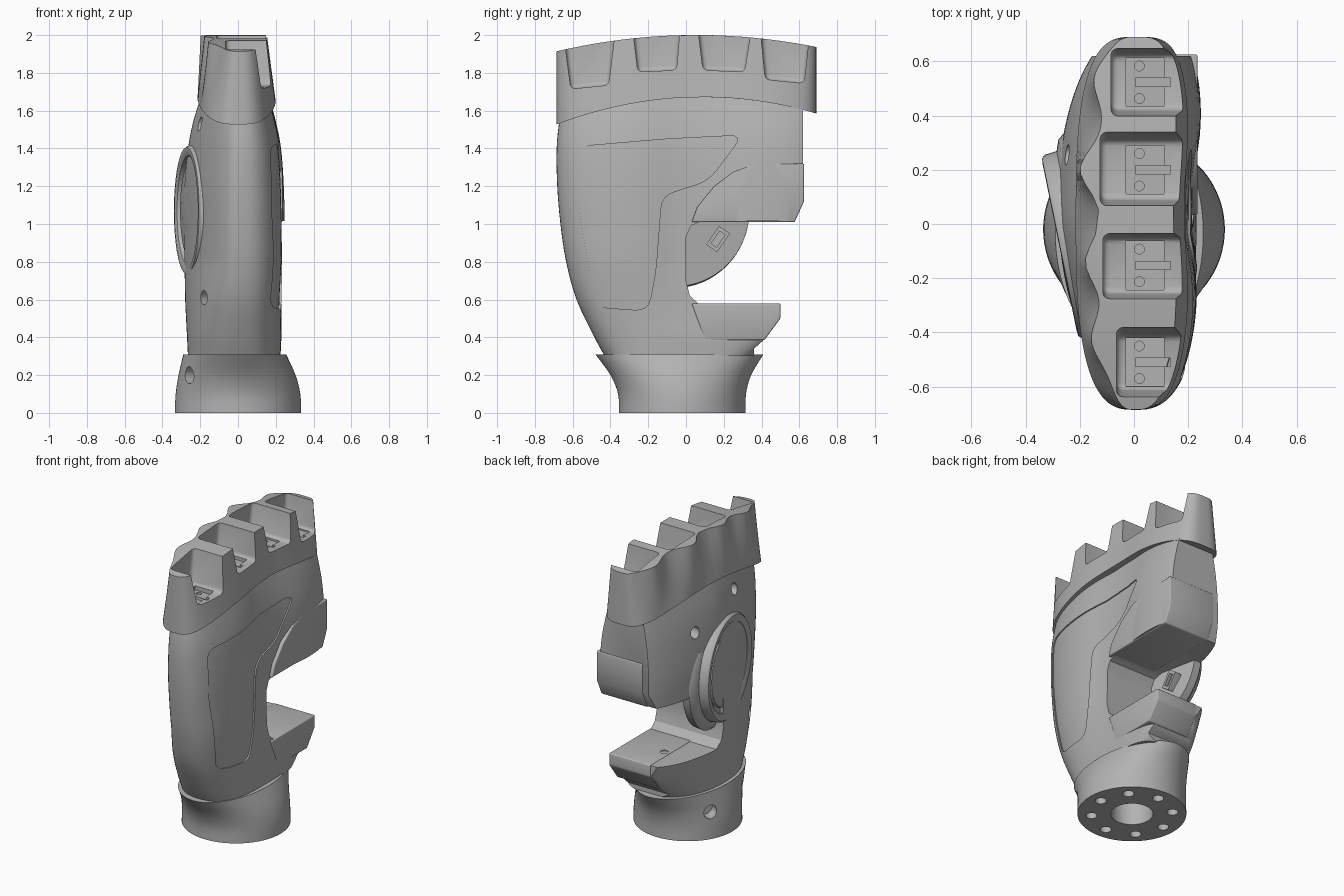
import bpy, bmesh, math
from mathutils import Vector, Matrix

if "Cube" in bpy.data.objects:
    bpy.data.objects.remove(bpy.data.objects["Cube"], do_unlink=True)

COLOUR = (0.45, 0.45, 0.45, 1)
grey = bpy.data.materials.new("plain_grey")
grey.use_nodes = True
grey.diffuse_color = COLOUR
grey.node_tree.nodes["Principled BSDF"].inputs["Base Color"].default_value = COLOUR


def finish(name, bm):
    bmesh.ops.recalc_face_normals(bm, faces=bm.faces)
    me = bpy.data.meshes.new(name)
    bm.to_mesh(me)
    bm.free()
    me.materials.append(grey)
    ob = bpy.data.objects.new(name, me)
    bpy.context.collection.objects.link(ob)
    return ob


def loft(name, rings):
    """Skin rings whose points k and n-1-k face each other across x."""
    bm = bmesh.new()
    rows = [[bm.verts.new(p) for p in ring] for ring in rings]
    n = len(rows[0])
    for a, b in zip(rows, rows[1:]):
        for k in range(n):
            j = (k + 1) % n
            bm.faces.new((a[k], a[j], b[j], b[k]))
    for row in (rows[0], rows[-1]):
        for k in range(n // 2 - 1):
            bm.faces.new((row[k], row[k + 1], row[n - 2 - k], row[n - 1 - k]))
    return finish(name, bm)


def section(y0, y1, x0, x1, front, back, count=96):
    """Rounded outline; front and back give squareness for the +x and -x sides."""
    pts = []
    for k in range(count):
        a = (k + 0.5) * math.tau / count
        c, s = math.cos(a), math.sin(a)
        e = 2 / (back if c > 0 else front)[0 if s > 0 else 1]
        y = (y0 + y1) / 2 + (y1 - y0) / 2 * math.copysign(abs(c) ** e, c)
        pts.append(((x1 if s > 0 else x0) * abs(s) ** e, y))
    return pts


def bump(y, centre, width):
    return math.exp(-((y - centre) / width) ** 2)


def smooth_rows(rows, steps=4):
    """Catmull-Rom interpolation between table rows."""
    out = []
    for i in range(len(rows) - 1):
        p = [rows[min(max(i + d, 0), len(rows) - 1)] for d in (-1, 0, 1, 2)]
        for k in range(steps):
            t = k / steps
            out.append([b + 0.5 * t * (c - a + t * (2 * a - 5 * b + 4 * c - d
                        + t * (3 * (b - c) + d - a))) for a, b, c, d in zip(*p)])
    return out + [rows[-1]]


def prism(name, pts, x0, x1):
    """Outline in y and z, extruded along x."""
    bm = bmesh.new()
    face = bm.faces.new([bm.verts.new((x0, y, z)) for y, z in pts])
    new = bmesh.ops.extrude_face_region(bm, geom=[face])["geom"]
    bmesh.ops.translate(bm, vec=(x1 - x0, 0, 0),
                        verts=[v for v in new if isinstance(v, bmesh.types.BMVert)])
    return finish(name, bm)


def rounded(pts, r):
    out = []
    for i, p in enumerate(pts):
        p, a, b = Vector(p), Vector(pts[i - 1]), Vector(pts[(i + 1) % len(pts)])
        s, e = p + (a - p).normalized() * r, p + (b - p).normalized() * r
        for t in (0, 0.25, 0.5, 0.75, 1):
            out.append((1 - t) ** 2 * s + 2 * t * (1 - t) * p + t * t * e)
    return out


def rod(centre, axis, r, depth):
    bm = bmesh.new()
    m = Matrix.Translation(centre) @ Vector(axis).to_track_quat('Z', 'Y').to_matrix().to_4x4()
    bmesh.ops.create_cone(bm, cap_ends=True, segments=24, radius1=r, radius2=r,
                          depth=depth, matrix=m)
    return finish("cutter", bm)


def box(name, centre, size, turn=0):
    bm = bmesh.new()
    m = Matrix.Translation(centre) @ Matrix.Rotation(turn, 4, 'X') @ Matrix.Diagonal((*size, 1))
    bmesh.ops.create_cube(bm, size=1, matrix=m)
    return finish(name, bm)


def apply(ob, mod):
    bpy.context.view_layer.objects.active = ob
    bpy.ops.object.modifier_apply(modifier=mod.name)


def cut(ob, tool):
    mod = ob.modifiers.new("cut", 'BOOLEAN')
    mod.operation = 'DIFFERENCE'
    mod.object = tool
    apply(ob, mod)
    bpy.data.objects.remove(tool, do_unlink=True)


def bevel(ob, width):
    mod = ob.modifiers.new("bevel", 'BEVEL')
    mod.width, mod.segments = width, 3
    apply(ob, mod)


# Wrist collar: z, y range, x range
collar = smooth_rows([(0, -.355, .315, -.335, .335), (.1, -.36, .318, -.33, .33),
                      (.2, -.4, .345, -.315, .305), (.31, -.48, .41, -.29, .255)])
wrist = loft("wrist_collar", [[(x, y, r[0]) for x, y in section(*r[1:], (2, 2), (2, 2))]
                              for r in collar])
for k in range(8):
    a = k * math.tau / 8
    cut(wrist, rod((.25 * math.cos(a), .25 * math.sin(a) - .02, 0), (0, 0, 1), .035, .12))
cut(wrist, rod((0, -.02, 0), (0, 0, 1), .13, .3))
cut(wrist, rod((-.26, -.24, .2), (-1, -.7, 0), .045, .14))
cut(wrist, rod((-.28, .14, .18), (-1, .6, 0), .045, .14))

# Palm body: hollowed on the gripping side, slanting forward on the rear side
palm_rows = smooth_rows([(.3, -.43, .36, -.265, .225), (.4, -.485, .46, -.27, .23),
                         (.6, -.58, .56, -.28, .24), (.8, -.635, .64, -.285, .255),
                         (1, -.665, .7, -.285, .255), (1.2, -.682, .72, -.285, .25),
                         (1.4, -.685, .72, -.265, .235), (1.55, -.67, .71, -.235, .205),
                         (1.69, -.64, .7, -.19, .165)])


def palm_mesh(name, squash):
    rings = []
    for z, *r in palm_rows:
        w = min(max((z - .4) / .4, 0), 1)
        ring = []
        for x, y in section(*r, (2.8, 2.2), (4.5, 2.1)):
            shape = 1 - .2 * w * bump(y, .05, .22) if x > 0 else 1 + .5 * w * min(y, 0)
            ring.append((squash * x * shape, y, z))
        rings.append(ring)
    return loft(name, rings)


palm = palm_mesh("palm", 1)

# Recessed grip panel following the palm surface
panel = prism("cutter", rounded([(-.57, 1.41), (-.57, 1.1), (-.48, .56), (-.2, .54), (-.16, .75),
                                 (-.13, 1.15), (.12, 1.23), (.3, 1.47), (-.1, 1.45)], .07), .03, .5)
cut(panel, palm_mesh("cutter", .955))
cut(palm, panel)

# Thumb opening and the trimmed rear edge
cut(palm, prism("cutter", [(.9, 1.8), (.62, 1.8), (.62, 1.12), (.57, 1.015), (.08, 1.015),
                           (.025, .99), (0, .93), (0, .7), (.02, .62), (.07, .575), (.495, .575),
                           (.495, .5), (.405, .38), (.36, .34), (.36, .2), (.9, .2)], -.6, .6))
for centre, axis in (((-.2, -.23, 1.53), (1, .25, 0)), ((-.22, .25, 1.43), (1, -.2, 0)),
                     ((-.17, -.42, .61), (.8, .7, 0))):
    cut(palm, rod(centre, axis, .038, .16))

# Angular blocks above and below the thumb opening
upper = prism("upper_thumb_block", [(.03, 1.01), (.06, 1.09), (.15, 1.2), (.25, 1.275), (.36, 1.315),
                                    (.625, 1.32), (.625, 1.12), (.575, 1.01)], -.11, .235)
bevel(upper, .008)
lower = prism("lower_thumb_block", [(.03, .58), (.5, .58), (.5, .5), (.415, .385), (.1, .385)],
              -.08, .23)
bevel(lower, .008)
cut(lower, rod((-.04, .29, .58), (0, 0, 1), .025, .08))

# Round cover on the back of the hand
bm = bmesh.new()
profile = [(0, -.12), (.4, -.12), (.41, -.07), (.39, -.045), (.35, -.03), (.345, .015), (.335, .028),
           (.31, .03), (.29, .02), (.285, -.005), (.255, -.005), (.25, .012), (.12, .026), (0, .03)]
verts = [bm.verts.new((r, 0, h)) for r, h in profile]
edges = [bm.edges.new(pair) for pair in zip(verts, verts[1:])]
bmesh.ops.spin(bm, geom=verts + edges, axis=(0, 0, 1), cent=(0, 0, 0), steps=64, angle=math.tau)
bmesh.ops.remove_doubles(bm, verts=bm.verts, dist=.0005)
normal = Vector((-.98, -.2, 0))
bm.transform(Matrix.Translation((-.245, -.08, 1.07))
             @ normal.to_track_quat('Z', 'Y').to_matrix().to_4x4())
cover = finish("back_cover", bm)
latch = box("cover_latch", (-.16, .17, .92), (.05, .07, .12), math.radians(-35))
cut(latch, box("cutter", (-.13, .17, .92), (.05, .035, .08), math.radians(-35)))

# Knuckle crown with a wavy rear wall: finger centre, bulge, socket wall
fingers = [(-.43, .05, -.065), (-.14, .06, -.115), (.2, .08, -.125), (.54, .05, -.085)]
rings = []
for level in range(9):
    t = level / 8
    ring = []
    for x, y in section(-.685, .69, -.215 + .095 * t, .205 - .045 * t, (3, 2.8), (4, 3), 160):
        u = y / .69
        low = 1.67 - .115 * u * u + .03 * u
        high = 2 - .075 * u * u + .012 * u
        if x < 0:
            fade = min(1, -x / .05)
            x -= fade * t * sum(size * bump(y, c, .1) for c, size, _ in fingers)
        else:
            x *= 1 - .1 * bump(y, .05, .22)
        ring.append((x, y, low + (high - low) * t))
    rings.append(ring)
crown = loft("knuckle_crown", rings)

# Finger sockets, open toward the grip, each with a pad and screw holes
sockets = [(-.61, -.41, 1.715, 1.735, .045, .04), (-.255, -.05, 1.805, 1.815, .03, .02),
           (.09, .31, 1.815, 1.805, .03, .04), (.42, .625, 1.765, 1.745, .03, .035)]
for (y0, y1, z0, z1, out0, out1), (_, _, wall) in zip(sockets, fingers):
    socket = prism("cutter", [(y0, z0), (y1, z1), (y1 + out1, 2.06), (y0 - out0, 2.06)], wall, .5)
    bevel(socket, .025)
    cut(crown, socket)
    c, floor = (y0 + y1) / 2, (z0 + z1) / 2
    cut(crown, box("cutter", (.04, c, floor), (.14, .18, .03)))
    for side in (-1, 1):
        cut(crown, rod((.02, c + .06 * side, floor - .02), (0, 0, 1), .018, .05))
    cut(crown, box("cutter", (.07, c, floor - .02), (.13, .03, .05)))

# Smooth shading with crisp edges
bpy.ops.object.select_all(action='DESELECT')
for ob in (wrist, palm, upper, lower, cover, latch, crown):
    ob.select_set(True)
bpy.context.view_layer.objects.active = palm
bpy.ops.object.shade_smooth_by_angle(angle=math.radians(32))
